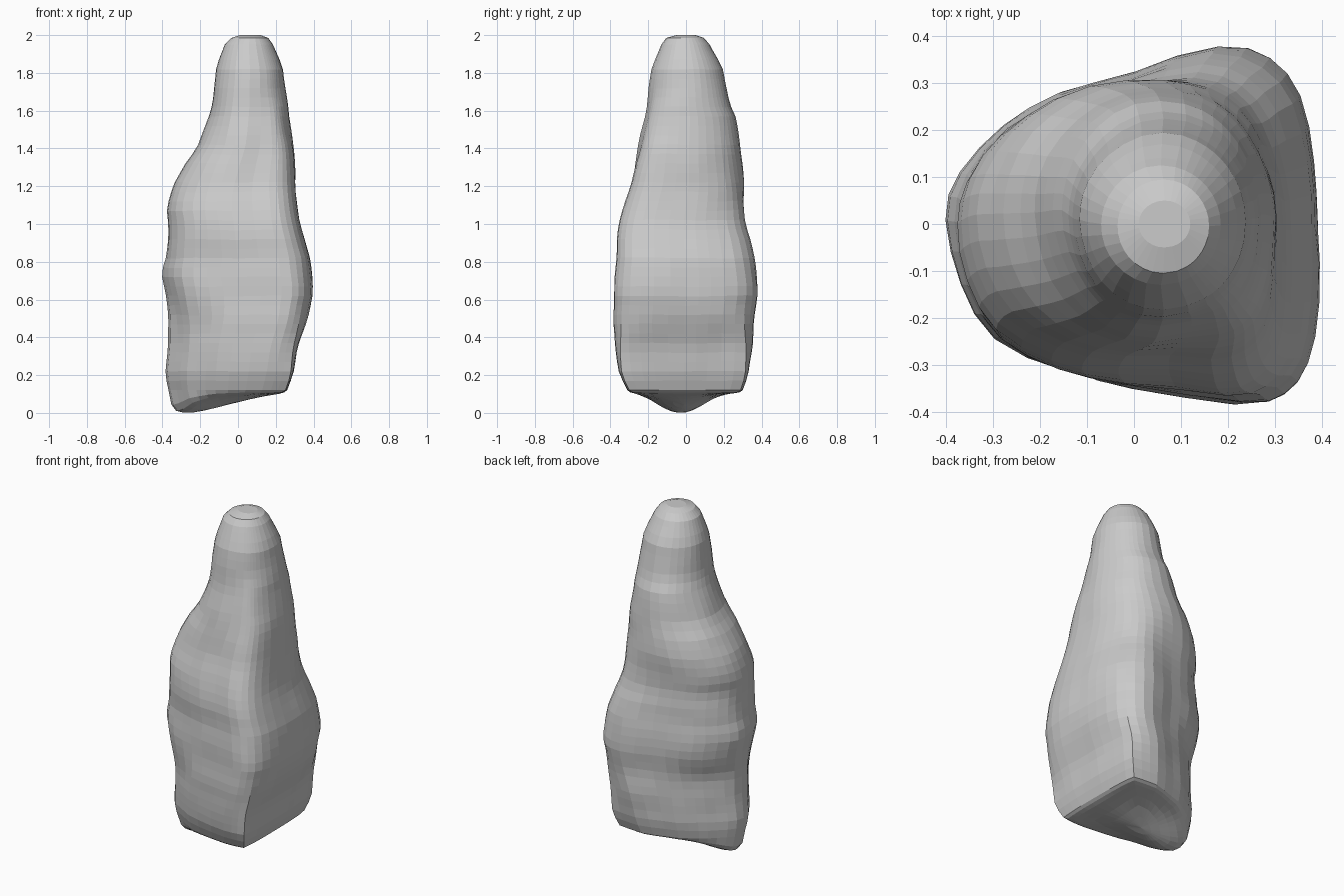
import bpy, bmesh, math
from mathutils import Vector, noise

if "Cube" in bpy.data.objects:
    bpy.data.objects.remove(bpy.data.objects["Cube"])

# Height profile: z, x min, x max, y min, y max
PROFILE = [
    (0.12, -.368, .26, -.31, .30), (0.2, -.385, .29, -.35, .33), (0.35, -.372, .315, -.375, .35),
    (0.5, -.367, .37, -.385, .36), (0.64, -.382, .397, -.38, .383), (0.74, -.402, .39, -.373, .375),
    (0.82, -.382, .378, -.368, .363), (0.93, -.372, .347, -.367, .345), (1.0, -.37, .327, -.355, .322),
    (1.09, -.382, .314, -.328, .318), (1.2, -.345, .304, -.293, .318), (1.33, -.275, .3, -.272, .303),
    (1.4, -.22, .297, -.257, .292), (1.56, -.155, .272, -.22, .268), (1.64, -.135, .264, -.205, .228),
    (1.83, -.115, .237, -.182, .19), (1.95, -.07, .185, -.13, .125), (1.985, -.035, .16, -.105, .095),
    (2.0, .01, .12, -.05, .05),
]
# Rounded triangular cross-section, in units of the half extents
SECTION = [
    (1, 0), (.98, .35), (.9, .72), (.73, .93), (.45, 1), (0, .86), (-.4, .74), (-.7, .57),
    (-.93, .3), (-1, .02), (-.93, -.35), (-.75, -.66), (-.4, -.82), (0, -.91), (.58, -1),
    (.81, -.95), (.94, -.78), (1, -.45),
]


def catmull(a, b, c, d, t):
    return 0.5 * (2*b + (c - a)*t + (2*a - 5*b + 4*c - d)*t*t + (3*b - a - 3*c + d)*t**3)


def smooth(lo, hi, v):
    t = min(1, max(0, (v - lo) / (hi - lo)))
    return t * t * (3 - 2 * t)


# Refine the section to twice the points
pts = [Vector(p) for p in SECTION]
n = len(pts)
section = [catmull(pts[i - 1], pts[i], pts[(i + 1) % n], pts[(i + 2) % n], t)
           for i in range(n) for t in (0, 0.5)]


def extents(z):
    for a, b in zip(PROFILE, PROFILE[1:]):
        if z <= b[0] + 1e-6:
            t = (z - a[0]) / (b[0] - a[0])
            return [p + (q - p) * t for p, q in zip(a[1:], b[1:])]
    return PROFILE[-1][1:]


def ring(z):
    x0, x1, y0, y1 = extents(z)
    sharp = 0.75 * (1 - smooth(0.15, 0.6, z))
    slim = 0.1 * (1 - smooth(0.4, 0.7, z))
    out = []
    for p in section:
        # The right-hand corners are crisp near the base
        box = p / max(abs(p.x), abs(p.y))
        q = p.lerp(box, sharp * smooth(0.3, 0.75, p.x))
        # The left-hand corners are slimmer near the base
        q = q * (1 - slim * smooth(0.1, 0.6, -p.x) * smooth(0.05, 0.5, abs(p.y)))
        # Higher up it turns round; the front right ridge lasts longest
        late = 0.35 * smooth(0, 0.5, p.x) * smooth(0, 0.5, -p.y)
        q = q.lerp(p.normalized(), smooth(0.7 + late, 1.5 + late, z))
        v = Vector(((x0 + x1) / 2 + q.x * (x1 - x0) / 2, (y0 + y1) / 2 + q.y * (y1 - y0) / 2, z))
        # Gentle weathering of the surface
        d = noise.noise_vector(v * 6) * 0.006 * smooth(0.12, 0.3, z) * (1 - smooth(1.8, 1.95, z))
        out.append(v + d)
    return out


def underside(x, y):
    slope = smooth(-0.22, 0.3, -x) * 0.5 + 0.5 * min(1, max(0, (0.27 - x) / 0.5))
    return 0.105 - 0.105 * slope * math.exp(-((y + 0.03) / 0.17) ** 2)


# Underside rings, dipping to a blunt point at the left
base = ring(0.12)
centre = Vector((-0.06, -0.01, 0))
rings = []
for s, mix in ((0.2, 1), (0.4, 1), (0.6, 1), (0.76, 1), (0.87, 0.93), (0.95, 0.65)):
    row = []
    for v in base:
        p = centre + (v - centre) * s
        p.z = 0.12 + (underside(p.x, p.y) - 0.12) * mix
        row.append(p)
    rings.append(row)

# Side rings up to the blunt tip
heights = [0.12 + 0.05 * i for i in range(37)] + [1.95, 1.985, 2.0]
rings += [ring(z) for z in heights]

bm = bmesh.new()
loops = [[bm.verts.new(v) for v in r] for r in rings]
m = len(section)
for a, b in zip(loops, loops[1:]):
    for i in range(m):
        j = (i + 1) % m
        bm.faces.new((a[i], a[j], b[j], b[i]))
low = bm.verts.new((centre.x, centre.y, underside(centre.x, centre.y)))
for i in range(m):
    bm.faces.new((low, loops[0][(i + 1) % m], loops[0][i]))
bm.faces.new(loops[-1])
bmesh.ops.recalc_face_normals(bm, faces=bm.faces)

mesh = bpy.data.meshes.new("standing_rock")
bm.to_mesh(mesh)
bm.free()
rock = bpy.data.objects.new("standing_rock", mesh)
bpy.context.collection.objects.link(rock)
